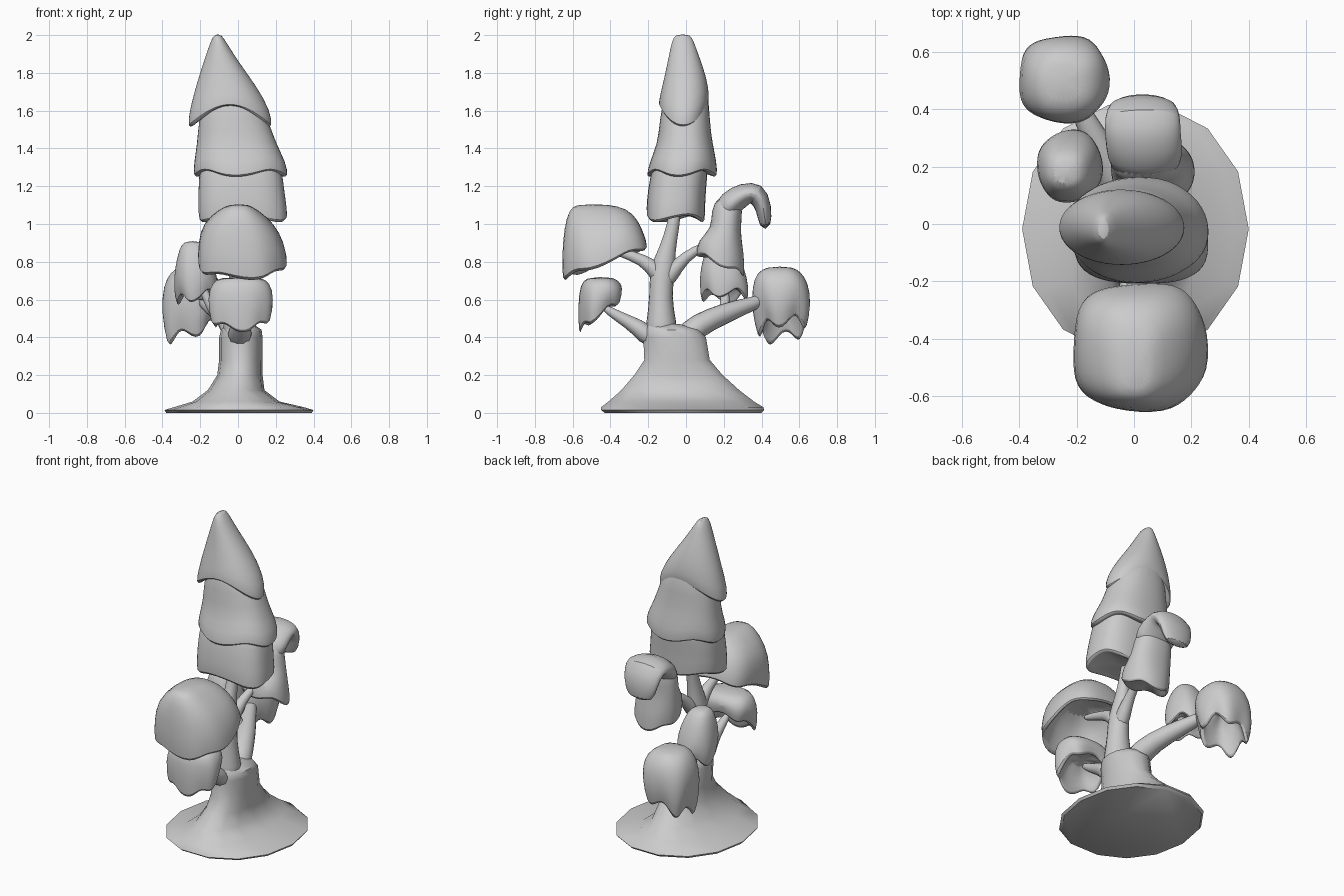
import bpy, bmesh, math
from mathutils import Vector


def skin(name, loops, subdiv=1):
    """Bridge a list of vertex loops into one closed, smooth object."""
    bm = bmesh.new()
    rows = [[bm.verts.new(p) for p in loop] for loop in loops]
    n = len(rows[0])
    for a, b in zip(rows, rows[1:]):
        for i in range(n):
            j = (i + 1) % n
            bm.faces.new((a[i], a[j], b[j], b[i]))
    bm.faces.new(rows[0])
    bm.faces.new(rows[-1])
    bmesh.ops.recalc_face_normals(bm, faces=bm.faces)
    for f in bm.faces:
        f.smooth = True
    for e in bm.edges:
        e.smooth = e.calc_face_angle(0) < 0.8
    me = bpy.data.meshes.new(name)
    bm.to_mesh(me)
    bm.free()
    ob = bpy.data.objects.new(name, me)
    bpy.context.collection.objects.link(ob)
    if subdiv:
        m = ob.modifiers.new("soft", "SUBSURF")
        m.levels = m.render_levels = subdiv
    return ob


def stack(name, rings, n=24, power=0.85, lobes=0, drop=0, bulge=0, phase=0,
          tilt=(0, 0), hollow=0, subdiv=1):
    """Loft rings (z, x0, x1, y0, y1) downwards; the hem gets lobes, a tilt and a hollow."""
    def loop(r, w, s=1.0, dz=0.0):
        z, x0, x1, y0, y1 = r
        pts = []
        for i in range(n):
            a = 2 * math.pi * i / n
            c, q = math.cos(a), math.sin(a)
            wave = math.cos(lobes * a + phase) if lobes else 0
            k = s * (1 + bulge * w * wave)
            dx = (x1 - x0) / 2 * math.copysign(abs(c) ** power, c) * k
            dy = (y1 - y0) / 2 * math.copysign(abs(q) ** power, q) * k
            zz = z + dz + w * w * (tilt[0] * dx + tilt[1] * dy - drop * wave)
            pts.append(((x0 + x1) / 2 + dx, (y0 + y1) / 2 + dy, zz))
        return pts
    last = len(rings) - 1
    loops = [loop(r, i / last) for i, r in enumerate(rings)]
    if hollow:
        loops.append(loop(rings[-1], 1, 0.86, 0.01))
        loops.append(loop(rings[-1], 0.8, 0.75, hollow * 0.6))
        loops.append(loop(rings[-1], 0.3, 0.4, hollow))
    return skin(name, loops, subdiv)


def sweep(name, path, n=10, subdiv=1):
    """Sweep an ellipse along (x, y, z, half width, half thickness) points."""
    P = [Vector(p[:3]) for p in path]
    loops = []
    for i, p in enumerate(path):
        t = (P[min(i + 1, len(P) - 1)] - P[max(i - 1, 0)]).normalized()
        side = (Vector((1, 0, 0)) - t * t.x).normalized()
        up = t.cross(side)
        loops.append([P[i] + side * p[3] * math.cos(2 * math.pi * k / n)
                      + up * p[4] * math.sin(2 * math.pi * k / n) for k in range(n)])
    return skin(name, loops, subdiv)


# flared root base, blade-like along y
stack("root_base", [
    (0.47, -0.06, 0.08, -0.21, -0.03), (0.44, -0.09, 0.125, -0.225, 0.07),
    (0.40, -0.10, 0.13, -0.23, 0.11),
    (0.28, -0.10, 0.13, -0.225, 0.13), (0.20, -0.11, 0.13, -0.28, 0.20),
    (0.12, -0.16, 0.14, -0.35, 0.29), (0.06, -0.24, 0.22, -0.42, 0.37),
    (0.03, -0.34, 0.35, -0.46, 0.42), (0.015, -0.39, 0.40, -0.46, 0.425),
    (0.0, -0.38, 0.39, -0.44, 0.41)],
    n=14, power=0.95, subdiv=0)

# trunk and branches
sweep("trunk", [(0.01, -0.13, 0.36, 0.11, 0.10), (0.01, -0.13, 0.48, 0.09, 0.085),
                (0.01, -0.135, 0.62, 0.068, 0.06), (0.01, -0.125, 0.76, 0.062, 0.075),
                (0.01, -0.10, 0.86, 0.04, 0.045), (0.01, -0.065, 1.0, 0.035, 0.035),
                (0.01, -0.05, 1.12, 0.03, 0.03)])
branches = {
    "branch_front_upper": [(0.01, -0.12, 0.70, 0.06, 0.06), (0.01, -0.19, 0.79, 0.04, 0.04),
                           (0.01, -0.28, 0.83, 0.025, 0.028), (0.02, -0.44, 0.88, 0.02, 0.02)],
    "branch_front_lower": [(0.01, -0.17, 0.38, 0.09, 0.07), (0.01, -0.26, 0.46, 0.05, 0.045),
                           (0.01, -0.36, 0.51, 0.03, 0.03), (0.01, -0.45, 0.57, 0.02, 0.02)],
    "branch_back_upper": [(0.01, -0.12, 0.68, 0.06, 0.06), (0.02, -0.05, 0.78, 0.038, 0.038),
                          (0.04, 0.05, 0.87, 0.025, 0.025), (0.06, 0.17, 0.90, 0.02, 0.02)],
    "branch_back_lower": [(0.0, -0.02, 0.38, 0.09, 0.08), (-0.02, 0.06, 0.465, 0.075, 0.065),
                          (-0.08, 0.2, 0.525, 0.06, 0.06), (-0.16, 0.34, 0.575, 0.045, 0.04),
                          (-0.22, 0.47, 0.62, 0.025, 0.025)],
    "branch_back_twig": [(-0.1, 0.2, 0.50, 0.04, 0.04), (-0.16, 0.21, 0.59, 0.025, 0.025),
                         (-0.21, 0.2, 0.72, 0.02, 0.02)],
}
for name, path in branches.items():
    sweep(name, path)

# tall crown in three overlapping tiers; the tip droops in two side lobes
stack("crown_tip", [
    (2.005, -0.125, -0.09, -0.055, 0.02), (1.97, -0.145, -0.065, -0.075, 0.04),
    (1.87, -0.18, 0.0, -0.095, 0.075), (1.75, -0.22, 0.095, -0.12, 0.115),
    (1.64, -0.25, 0.165, -0.145, 0.13), (1.565, -0.26, 0.175, -0.155, 0.125)],
    power=1.0, lobes=2, drop=0.06, bulge=0.05, hollow=0.03)
stack("crown_middle", [
    (1.76, -0.17, 0.07, -0.11, 0.12), (1.54, -0.21, 0.165, -0.14, 0.125),
    (1.43, -0.215, 0.20, -0.15, 0.14), (1.34, -0.23, 0.25, -0.19, 0.16),
    (1.26, -0.235, 0.265, -0.21, 0.165)],
    lobes=4, drop=0.02, bulge=0.03, phase=0.4, hollow=0.02)
stack("crown_skirt", [
    (1.42, -0.19, 0.21, -0.15, 0.13), (1.24, -0.21, 0.24, -0.195, 0.11),
    (1.12, -0.21, 0.255, -0.21, 0.10), (1.02, -0.21, 0.27, -0.215, 0.10)],
    power=0.75, lobes=3, drop=0.02, bulge=0.02, phase=2.0, hollow=0.03)

# big boxy front clump, ridged on top, hollow and raised at the back
stack("front_upper_clump", [
    (1.105, -0.04, 0.05, -0.58, -0.42), (1.08, -0.10, 0.10, -0.62, -0.31),
    (1.0, -0.19, 0.195, -0.645, -0.25), (0.90, -0.215, 0.245, -0.655, -0.22),
    (0.785, -0.22, 0.265, -0.655, -0.195)],
    power=0.75, lobes=5, drop=0.015, bulge=0.03, phase=0.6, tilt=(0, 0.38), hollow=0.18)

# small front clump
stack("front_lower_clump", [
    (0.72, -0.10, 0.13, -0.53, -0.39), (0.685, -0.14, 0.17, -0.56, -0.35),
    (0.62, -0.165, 0.19, -0.57, -0.33), (0.51, -0.145, 0.17, -0.565, -0.345)],
    power=0.8, lobes=5, drop=0.02, bulge=0.05, phase=1.2, tilt=(0, 0.75), hollow=0.1)

# back clump: flared body with a hooked flap
stack("back_upper_body", [
    (1.15, -0.06, 0.14, 0.17, 0.29), (1.07, -0.08, 0.16, 0.13, 0.30),
    (0.97, -0.08, 0.18, 0.14, 0.285), (0.89, -0.08, 0.20, 0.06, 0.305),
    (0.78, -0.07, 0.215, 0.055, 0.31)],
    lobes=4, drop=0.015, bulge=0.03, tilt=(0, -0.45), hollow=0.04)
sweep("back_upper_flap", [
    (0.04, 0.19, 1.04, 0.12, 0.07), (0.04, 0.235, 1.115, 0.135, 0.07),
    (0.03, 0.31, 1.16, 0.135, 0.065), (0.03, 0.375, 1.17, 0.135, 0.065),
    (0.03, 0.415, 1.09, 0.12, 0.045), (0.03, 0.42, 0.97, 0.09, 0.03)], n=16)

# middle back clump
stack("back_middle_clump", [
    (0.91, -0.28, -0.20, 0.14, 0.22), (0.88, -0.31, -0.16, 0.11, 0.26),
    (0.77, -0.335, -0.12, 0.075, 0.31), (0.68, -0.34, -0.11, 0.075, 0.33),
    (0.61, -0.32, -0.11, 0.085, 0.325)],
    lobes=4, drop=0.03, bulge=0.05, phase=0.8, tilt=(0.2, 0), hollow=0.06)

# drooping rear clump with a ragged hem
stack("back_lower_clump", [
    (0.775, -0.31, -0.18, 0.43, 0.56), (0.745, -0.36, -0.13, 0.375, 0.61),
    (0.68, -0.40, -0.09, 0.35, 0.65), (0.56, -0.41, -0.08, 0.35, 0.665),
    (0.43, -0.38, -0.11, 0.385, 0.64)],
    lobes=5, drop=0.04, bulge=0.05, phase=0.5, tilt=(0.35, 0.15), hollow=0.18)
